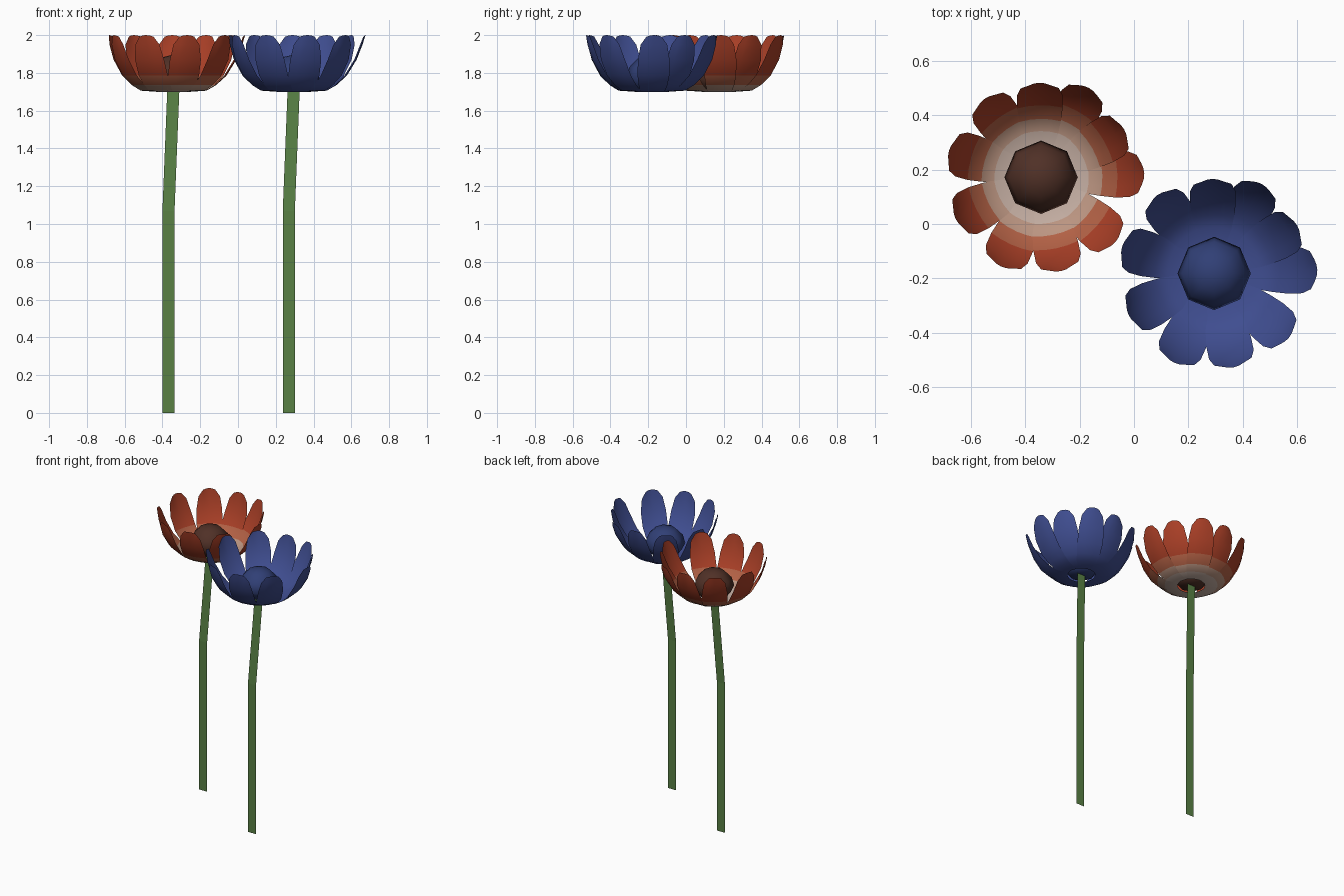
import bpy, bmesh, math
from mathutils import Vector

if "Cube" in bpy.data.objects:
    bpy.data.objects.remove(bpy.data.objects["Cube"])


def material(name, rgb):
    m = bpy.data.materials.new(name)
    m.diffuse_color = (*rgb, 1)
    m.use_nodes = True
    m.node_tree.nodes["Principled BSDF"].inputs["Base Color"].default_value = m.diffuse_color
    return m


def finish(bm, name, mats, smooth=False):
    me = bpy.data.meshes.new(name)
    bm.to_mesh(me)
    bm.free()
    for m in mats:
        me.materials.append(m)
    for p in me.polygons:
        p.use_smooth = smooth
    ob = bpy.data.objects.new(name, me)
    bpy.context.collection.objects.link(ob)
    return ob


# petal profile: distance from centre, height, half width
PROFILE = [(0.09, 1.70, 0.035), (0.17, 1.706, 0.066), (0.215, 1.735, 0.076),
           (0.265, 1.785, 0.084), (0.312, 1.87, 0.084), (0.338, 1.95, 0.070),
           (0.348, 1.992, 0.040)]
# petal angle and extra reach
PETALS = [(2, 0.032), (30, 0.005), (62, 0.025), (91, 0.0), (126, 0.008), (164, 0.005),
          (206, 0.002), (246, 0.012), (282, 0.005), (319, 0.015)]


def petals(name, cx, cy, mats):
    bm = bmesh.new()
    for ang, extra in PETALS:
        a = math.radians(ang)
        out = Vector((math.cos(a), math.sin(a), 0))
        side = Vector((-out.y, out.x, 0))
        rows = []
        for i, (r, z, w) in enumerate(PROFILE):
            r += extra * i / (len(PROFILE) - 1)
            row = []
            for u in (-1, -0.5, 0, 0.5, 1):
                # edges cup slightly inward; the tip is rounded
                p = out * (r - 0.010 * u * u) + side * (u * w)
                tip = 0.008 if i == len(PROFILE) - 1 else 0
                row.append(bm.verts.new((cx + p.x, cy + p.y, z + tip * (1 - u * u))))
            rows.append(row)
        for i, (lo, hi) in enumerate(zip(rows, rows[1:])):
            for j in range(4):
                f = bm.faces.new((lo[j], lo[j + 1], hi[j + 1], hi[j]))
                f.material_index = min(i, len(mats) - 1)
    finish(bm, name, mats, True)


def centre(name, cx, cy, mat):
    # eight-sided dome
    bm = bmesh.new()
    rings = []
    for r, z in ((0.085, 1.705), (0.135, 1.77), (0.118, 1.83), (0.07, 1.88)):
        rings.append([bm.verts.new((cx + r * math.cos(k * math.pi / 4),
                                    cy + r * math.sin(k * math.pi / 4), z)) for k in range(8)])
    for lo, hi in zip(rings, rings[1:]):
        for k in range(8):
            n = (k + 1) % 8
            bm.faces.new((lo[k], lo[n], hi[n], hi[k]))
    top = bm.verts.new((cx, cy, 1.897))
    for k in range(8):
        bm.faces.new((rings[-1][k], rings[-1][(k + 1) % 8], top))
    bm.faces.new(rings[0][::-1])
    finish(bm, name, [mat], True)


def stem(name, cx, cy, mat):
    # flat ribbon with one bend
    bm = bmesh.new()
    rows = [[bm.verts.new((cx + dx + s * 0.032, cy + dy, z)) for s in (-1, 1)]
            for dx, dy, z in ((-0.026, -0.043, 0), (-0.026, -0.043, 1.07), (0, 0, 1.72))]
    for lo, hi in zip(rows, rows[1:]):
        bm.faces.new((lo[0], lo[1], hi[1], hi[0]))
    finish(bm, name, [mat])


green = material("stem_green", (0.10, 0.22, 0.06))
red = [material("petal_pale", (0.55, 0.42, 0.36)), material("petal_blush", (0.50, 0.30, 0.22)),
       material("petal_mid", (0.45, 0.12, 0.06)), material("petal_red", (0.40, 0.05, 0.02))]
brown = material("centre_brown", (0.08, 0.03, 0.02))
blue = material("petal_blue", (0.05, 0.075, 0.28))
navy = material("centre_blue", (0.03, 0.05, 0.18))

for label, cx, cy, mats, mid in (("red", -0.342, 0.172, red, brown),
                                 ("blue", 0.295, -0.182, [blue], navy)):
    petals(label + "_petals", cx, cy, mats)
    centre(label + "_flower_centre", cx, cy, mid)
    stem(label + "_stem", cx, cy, green)
